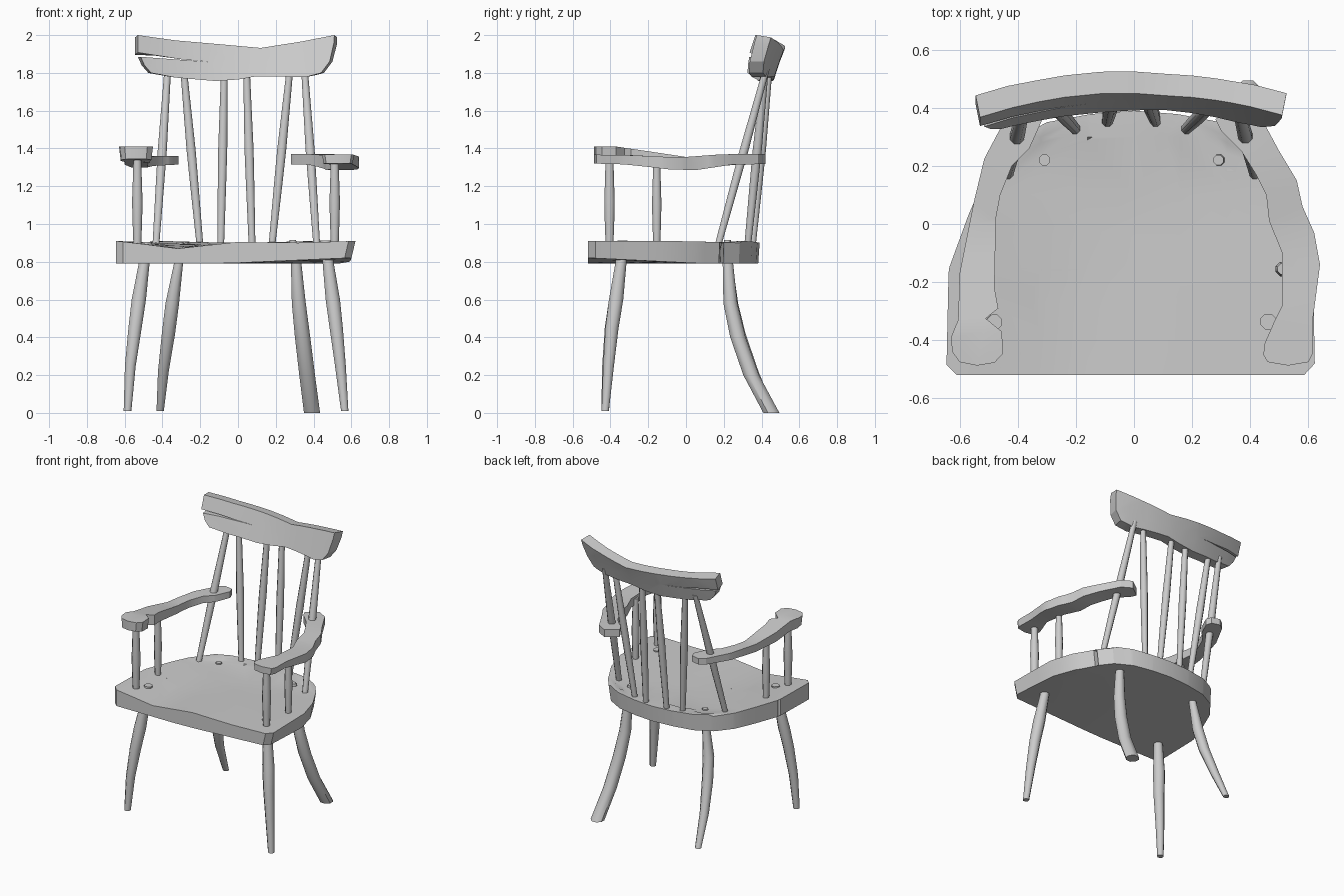
import bpy, bmesh, math
from mathutils import Vector

if "Cube" in bpy.data.objects:
    bpy.data.objects.remove(bpy.data.objects["Cube"])


def lerp_table(table, x):
    """Piecewise linear lookup."""
    if x <= table[0][0]:
        return table[0][1]
    for (x0, y0), (x1, y1) in zip(table, table[1:]):
        if x <= x1:
            return y0 + (y1 - y0) * (x - x0) / (x1 - x0)
    return table[-1][1]


def finish(name, bm, smooth=None):
    bmesh.ops.recalc_face_normals(bm, faces=bm.faces)
    me = bpy.data.meshes.new(name)
    bm.to_mesh(me)
    bm.free()
    ob = bpy.data.objects.new(name, me)
    bpy.context.collection.objects.link(ob)
    if smooth:
        bpy.ops.object.select_all(action='DESELECT')
        ob.select_set(True)
        bpy.context.view_layer.objects.active = ob
        bpy.ops.object.shade_smooth_by_angle(angle=math.radians(smooth))
    return ob


def plank(name, outline, cuts, warp):
    """Extrude an outline (u, v), slice it for detail, then warp (u, v, t) to its shape."""
    bm = bmesh.new()
    rings = [[bm.verts.new((u, v, t)) for u, v in outline] for t in (0, 1)]
    bm.faces.new(rings[0])
    bm.faces.new(rings[1])
    n = len(outline)
    for i in range(n):
        j = (i + 1) % n
        bm.faces.new((rings[0][i], rings[0][j], rings[1][j], rings[1][i]))
    bmesh.ops.triangulate(bm, faces=[f for f in bm.faces if len(f.verts) > 4])
    for axis, values in cuts:
        no = Vector((1, 0, 0)) if axis == 0 else Vector((0, 1, 0))
        for c in values:
            bmesh.ops.bisect_plane(bm, geom=bm.verts[:] + bm.edges[:] + bm.faces[:],
                                   dist=1e-5, plane_co=no * c, plane_no=no)
    for v in bm.verts:
        v.co = warp(*v.co)
    return finish(name, bm, 25)


def turned(name, rows, sides=8):
    """Round whittled stick from rows of (x, y, z, radius)."""
    bm = bmesh.new()
    rings = []
    for x, y, z, r in rows:
        rings.append([bm.verts.new((x + r * math.cos(a), y + r * math.sin(a), z))
                      for a in [math.tau * (k + .5) / sides for k in range(sides)]])
    for a, b in zip(rings, rings[1:]):
        for k in range(sides):
            m = (k + 1) % sides
            bm.faces.new((a[k], a[m], b[m], b[k]))
    bm.faces.new(rings[0])
    bm.faces.new(rings[-1])
    return finish(name, bm, 50)


def spindle(name, a, b, r_end, r_mid, mid=.5):
    """Straight stick swelling in the middle."""
    a, b = Vector(a), Vector(b)
    rows = []
    for t, r in ((0, r_end), (mid - .2, r_mid * .92), (mid, r_mid), (mid + .2, r_mid * .88), (1, r_end)):
        rows.append((*a.lerp(b, t), r))
    return turned(name, rows)


# Seat: split plank with a wavy front edge and two cracks
seat_outline = [(-.645, -.485), (-.61, -.52), (.585, -.52), (.622, -.48), (.615, -.12), (.565, .05),
                (.495, .178), (.2, .185), (.485, .2), (.42, .285), (.3, .35), (.15, .378), (0, .39),
                (-.15, .378), (-.3, .35), (-.42, .285), (-.51, .17), (-.57, .03),
                (-.635, -.148), (-.165, -.158), (-.638, -.168)]
front_top = [(-.645, .91), (-.55, .9), (-.32, .87), (0, .905), (.3, .9), (.615, .91)]
front_low = [(-.1, .79), (.6, .82)]


def seat_warp(u, v, t):
    w = max(0, min(1, (.1 - v) / .6))
    back = .89 + .02 * min(1, abs(u) / .6) ** 2 + (.012 if v > .3 else 0)
    if t > .5:
        return Vector((u, v, back + w * (lerp_table(front_top, u) - back)))
    return Vector((u * (.965 if u > 0 else 1), v * (.98 if v > 0 else 1),
                   .79 + w * (lerp_table(front_low, u) - .79)))


plank('seat', seat_outline, [(0, (-.5, -.32, -.16, 0, .16, .32, .5)), (1, (-.4, -.25, .1, .3))], seat_warp)

# Crest rail: bowed, leaning back, split at the left end
crest_outline = [(-.53, 2), (-.33, 1.972), (-.1, 1.952), (.12, 1.932), (.33, 1.965), (.51, 2), (.508, 1.96),
                 (.485, 1.86), (.44, 1.80), (.36, 1.778), (.1, 1.782), (0, 1.765), (-.12, 1.757),
                 (-.33, 1.775), (-.46, 1.80), (-.495, 1.84), (-.515, 1.885),
                 (-.15, 1.858), (-.3, 1.872), (-.53, 1.908)]


def crest_warp(x, z, t):
    y = .452 - .36 * x * x + (z - 1.95) * .33
    return Vector((x + .015 * t * (-1 if x < 0 else 1) * (abs(x) > .4), y + t * .075, z - t * .012 * (z > 1.9)))


plank('crest_rail', crest_outline, [(0, (-.42, -.24, -.12, .0, .2, .28, .4)), (1, (1.86,))], crest_warp)

# Armrests
left_arm = [(-.43, .385), (-.515, .225), (-.55, .08), (-.6, -.17), (-.605, -.33), (-.63, -.39), (-.625, -.44),
            (-.6, -.475), (-.54, -.487), (-.48, -.477), (-.45, -.445), (-.455, -.37), (-.51, -.325),
            (-.467, -.29), (-.48, -.22), (-.475, .02), (-.46, .1), (-.42, .2), (-.36, .26), (-.315, .36),
            (-.33, .4), (-.39, .415)]
right_arm = [(.28, .36), (.3, .32), (.37, .25), (.42, .17), (.455, .1), (.465, .01), (.51, -.1), (.51, -.28),
             (.485, -.33), (.45, -.41), (.445, -.45), (.46, -.475), (.53, -.487), (.6, -.475), (.615, -.445),
             (.615, -.33), (.64, -.14), (.62, -.03), (.58, .06), (.56, .15), (.5, .25), (.43, .38), (.36, .42)]
left_z = ([(-.49, 1.345), (-.3, 1.325), (0, 1.3), (.2, 1.31), (.42, 1.317)],
          [(-.49, 1.41), (-.37, 1.41), (-.2, 1.385), (0, 1.355), (.2, 1.36), (.42, 1.36)])
right_z = ([(-.49, 1.32), (-.3, 1.315), (-.1, 1.29), (.05, 1.285), (.25, 1.315), (.42, 1.317)],
           [(-.49, 1.367), (-.3, 1.365), (-.1, 1.355), (0, 1.355), (.2, 1.37), (.42, 1.37)])
for name, outline, z in (('left_arm', left_arm, left_z), ('right_arm', right_arm, right_z)):
    def arm_warp(x, y, t, z=z, cx=-.54 if name == 'left_arm' else .53):
        s = .9 if t < .5 and y < -.33 else 1
        return Vector((cx + (x - cx) * s, y, lerp_table(z[round(t)], y)))
    plank(name, outline, [(1, (-.37, -.2, -.1, 0, .12, .25))], arm_warp)

# Arm posts
for side, x in (('left', -.533), ('right', .512)):
    spindle(side + '_front_arm_post', (x, -.405, .88), (x, -.405, 1.36), .022, .03)
    spindle(side + '_rear_arm_post', (x, -.155, .88), (x, -.155, 1.34), .02, .027)

# Back spindles
backs = [((-.436, .165, .87), (-.372, .425, 1.82)), ((-.2, .325, .87), (-.288, .42, 1.82)),
         ((-.092, .35, .87), (-.072, .44, 1.82)), ((.075, .35, .87), (.045, .44, 1.82)),
         ((.178, .325, .87), (.275, .42, 1.82)), ((.418, .165, .87), (.352, .425, 1.82))]
for i, (a, b) in enumerate(backs):
    spindle('back_spindle_%d' % (i + 1), a, b, .019, .026, .55)

# Legs, pegged through the seat
turned('front_left_leg', [(-.585, -.428, .01, .022), (-.57, -.415, .25, .031), (-.545, -.395, .45, .038),
                          (-.525, -.37, .6, .041), (-.497, -.345, .79, .031), (-.48, -.338, .905, .028)])
turned('front_right_leg', [(.565, -.428, .01, .021), (.542, -.41, .25, .031), (.52, -.392, .45, .038),
                           (.502, -.37, .6, .041), (.478, -.345, .79, .032), (.462, -.336, .912, .029)])
turned('rear_left_leg', [(-.412, .45, .01, .021), (-.395, .355, .22, .031), (-.368, .28, .42, .038),
                         (-.348, .24, .58, .039), (-.315, .222, .79, .026), (-.308, .22, .905, .02)])
turned('rear_right_leg', [(.392, .452, .0, .046), (.366, .345, .2, .045), (.342, .275, .4, .044),
                          (.322, .235, .58, .04), (.308, .222, .79, .03), (.29, .22, .915, .019)])
